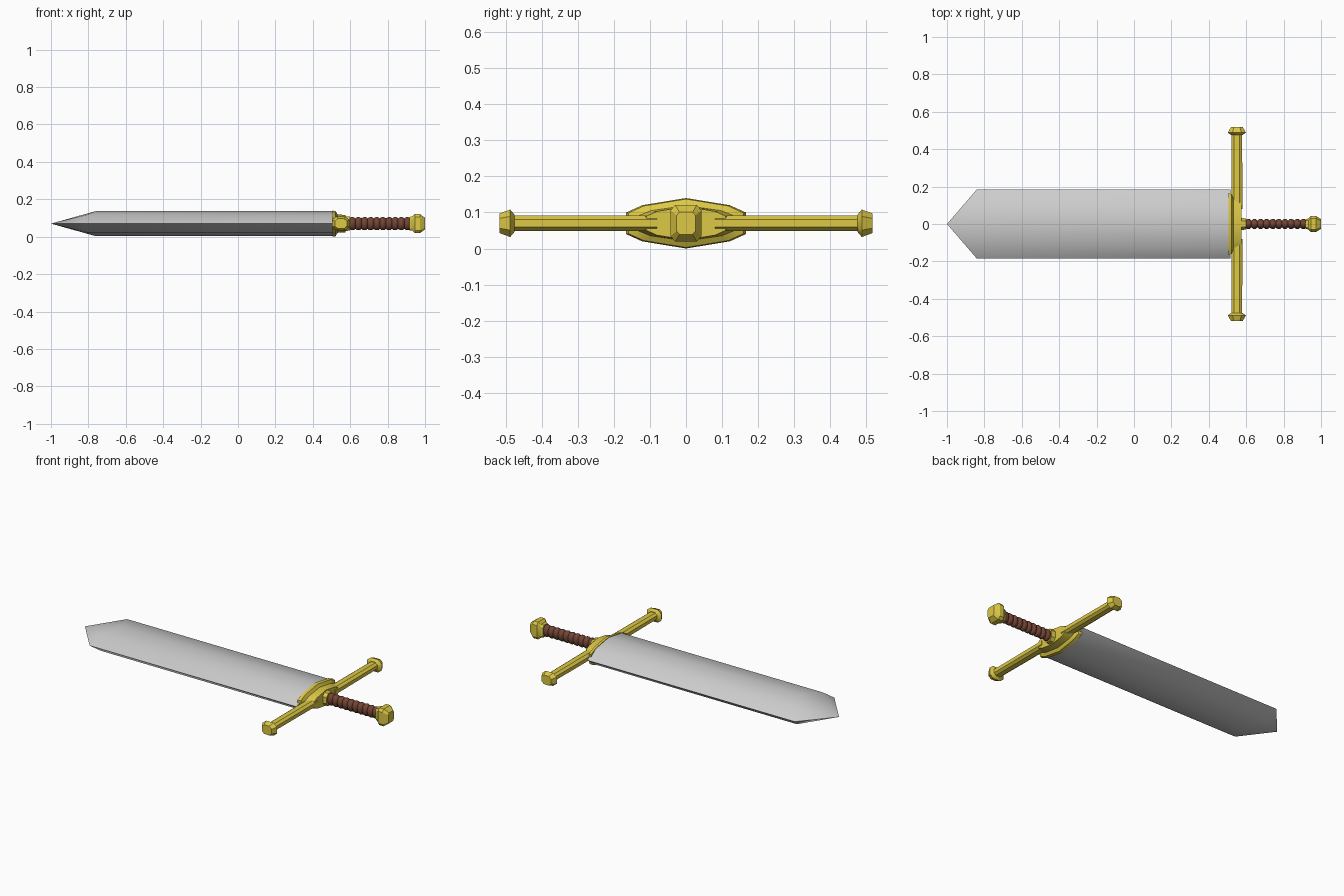
import bpy, bmesh, math
from mathutils import Vector

if "Cube" in bpy.data.objects:
    bpy.data.objects.remove(bpy.data.objects["Cube"])

ZC = 0.07  # height of the sword's centre line


def material(name, rgb):
    m = bpy.data.materials.new(name)
    m.diffuse_color = (*rgb, 1)
    m.use_nodes = True
    m.node_tree.nodes["Principled BSDF"].inputs["Base Color"].default_value = m.diffuse_color
    return m


gold = material("gold", (0.72, 0.58, 0.06))
leather = material("leather", (0.17, 0.06, 0.035))


def loft(name, rings, mat=None, angle=30, mirror=False):
    """Skin a list of equal-length point rings; close both ends."""
    bm = bmesh.new()
    vs = [[bm.verts.new(p) for p in ring] for ring in rings]
    n = len(rings[0])
    for a, b in zip(vs, vs[1:]):
        for i in range(n):
            j = (i + 1) % n
            bm.faces.new((a[i], a[j], b[j], b[i]))
    bm.faces.new(vs[0])
    bm.faces.new(vs[-1])
    bmesh.ops.remove_doubles(bm, verts=bm.verts, dist=1e-5)
    bmesh.ops.recalc_face_normals(bm, faces=bm.faces)
    me = bpy.data.meshes.new(name)
    bm.to_mesh(me)
    bm.free()
    ob = bpy.data.objects.new(name, me)
    bpy.context.collection.objects.link(ob)
    if mat:
        me.materials.append(mat)
    if mirror:
        mod = ob.modifiers.new("mirror", 'MIRROR')
        mod.use_axis = (False, True, False)
    bpy.ops.object.select_all(action='DESELECT')
    ob.select_set(True)
    bpy.context.view_layer.objects.active = ob
    bpy.ops.object.shade_smooth_by_angle(angle=math.radians(angle))
    return ob


def octagon(a, b, c=0.5):
    """Chamfered rectangle with half sizes a, b; c is the flat fraction."""
    return [(a, -b * c), (a, b * c), (a * c, b), (-a * c, b),
            (-a, b * c), (-a, -b * c), (-a * c, -b), (a * c, -b)]


def along_x(x, pts):
    return [Vector((x, y, ZC + z)) for y, z in pts]


def along_y(y, pts, xc=0.55):
    return [Vector((xc + x, y, ZC + z)) for x, z in pts]


# blade: faceted lens section with a pointed tip
section = [(0.185, 0), (0.122, 0.047), (0, 0.067), (-0.122, 0.047),
           (-0.185, 0), (-0.122, -0.047), (0, -0.067), (0.122, -0.047)]
shoulder = [-0.84, -0.81, -0.76, -0.81] * 2
blade = [[Vector((-1, 0, ZC))] * 8,
         [Vector((x, y, ZC + z)) for x, (y, z) in zip(shoulder, section)],
         along_x(0.515, section)]


def tip_fan(name, rings):
    bm = bmesh.new()
    tip = bm.verts.new(rings[0][0])
    a = [bm.verts.new(p) for p in rings[1]]
    b = [bm.verts.new(p) for p in rings[2]]
    for i in range(8):
        j = (i + 1) % 8
        bm.faces.new((tip, a[i], a[j]))
        bm.faces.new((a[i], a[j], b[j], b[i]))
    bm.faces.new(b)
    bmesh.ops.recalc_face_normals(bm, faces=bm.faces)
    me = bpy.data.meshes.new(name)
    bm.to_mesh(me)
    bm.free()
    ob = bpy.data.objects.new(name, me)
    bpy.context.collection.objects.link(ob)
    bpy.ops.object.select_all(action='DESELECT')
    ob.select_set(True)
    bpy.context.view_layer.objects.active = ob
    bpy.ops.object.shade_smooth_by_angle(angle=math.radians(40))


tip_fan("blade", blade)

# guard collar that sleeves the blade, then narrows into the hub
collar = [(0.166, 0.03), (0.122, 0.05), (0, 0.07), (-0.122, 0.05),
          (-0.166, 0.03), (-0.166, -0.03), (-0.122, -0.05), (0, -0.07),
          (0.122, -0.05), (0.166, -0.03)]


def scaled(sy, sz):
    return [(y * sy, z * sz) for y, z in collar]


loft("guard_collar", [along_x(0.504, collar), along_x(0.522, scaled(0.96, 0.96)),
                      along_x(0.532, scaled(0.8, 0.7)),
                      along_x(0.576, scaled(0.66, 0.66))], gold)
loft("grip_socket", [along_x(0.57, octagon(0.032, 0.04)),
                     along_x(0.6, octagon(0.03, 0.037))], gold)

# crossguard arms with flared ends
loft("guard_arm", [along_y(0.08, octagon(0.03, 0.022)),
                   along_y(0.482, octagon(0.028, 0.021))], gold, mirror=True)
loft("guard_end", [along_y(0.476, octagon(0.03, 0.024)),
                   along_y(0.488, octagon(0.048, 0.038)),
                   along_y(0.518, octagon(0.032, 0.027))], gold, mirror=True)

# grip: oval shaft with evenly spaced wraps
def oval(ry, rz, n=16):
    return [(ry * math.cos(2 * math.pi * i / n), rz * math.sin(2 * math.pi * i / n))
            for i in range(n)]


grip, wraps, x0, x1 = [], 10, 0.595, 0.922
step = (x1 - x0) / wraps
for k in range(wraps):
    for t, f in ((0.0, 0.0), (0.2, 0.75), (0.4, 1.0), (0.6, 1.0), (0.8, 0.75)):
        grip.append(along_x(x0 + (k + t) * step, oval(0.018 + 0.009 * f, 0.028 + 0.007 * f)))
grip.append(along_x(x1, oval(0.018, 0.028)))
loft("grip", grip, leather, angle=50)

# pommel: chamfered block, flared then tapered
loft("pommel", [along_x(0.916, octagon(0.024, 0.036, 0.7)),
                along_x(0.932, octagon(0.030, 0.038, 0.7)),
                along_x(0.945, octagon(0.043, 0.051, 0.7)),
                along_x(0.973, octagon(0.043, 0.051, 0.7)),
                along_x(1.0, octagon(0.026, 0.031, 0.7))], gold)
